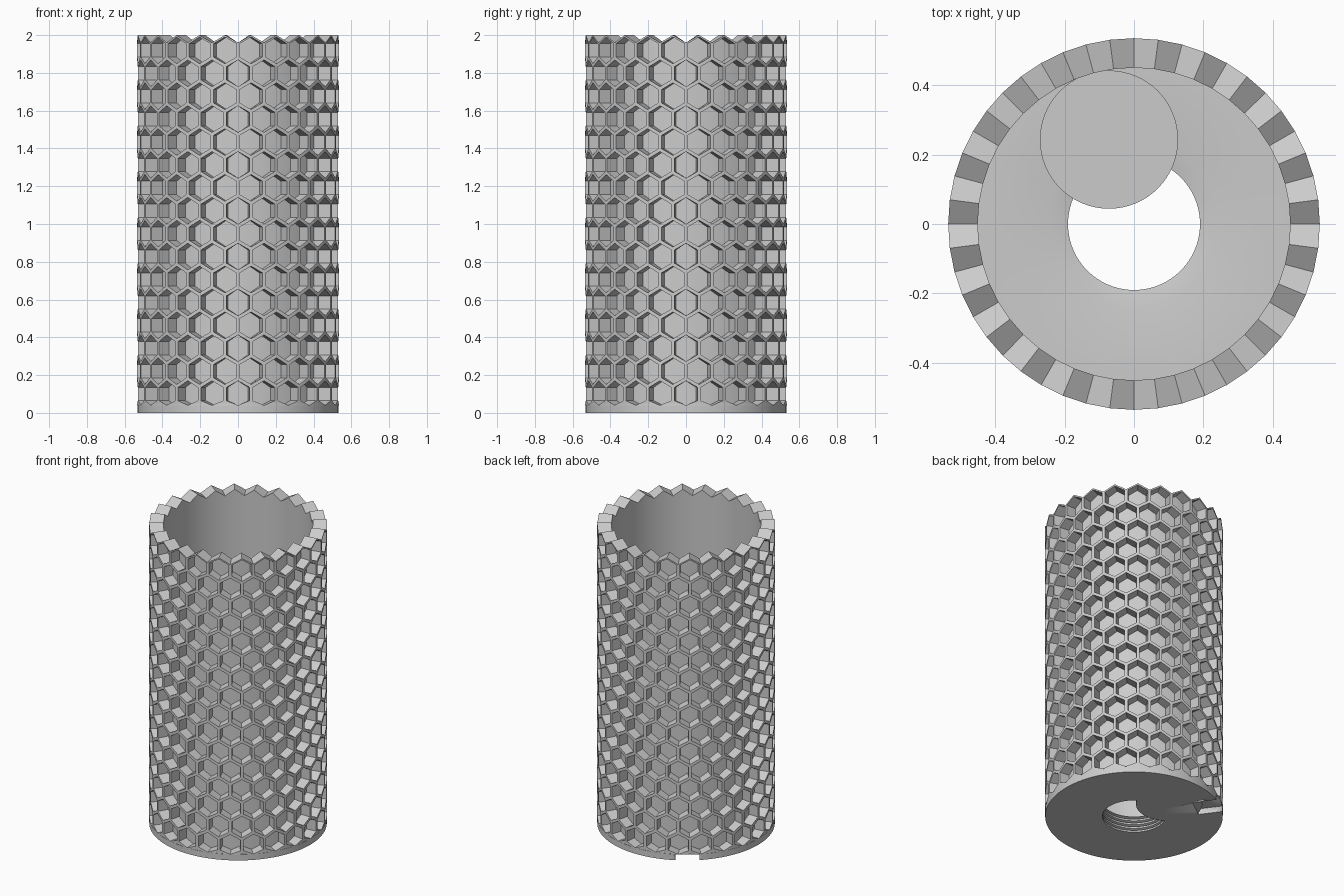
import bpy, bmesh, math
from mathutils import Vector

if "Cube" in bpy.data.objects:
    bpy.data.objects.remove(bpy.data.objects["Cube"])

COLS, ROWS = 24, 16
R_OUT, R_FLOOR, R_IN = 0.535, 0.467, 0.45
BASE_H = 0.04
W = 2 * math.pi * R_OUT / COLS          # cell width around the wall
SIDE = W / math.sqrt(3)                 # cell corner radius
RIM = 0.87                              # opening size relative to the cell
PITCH = SIDE * 1.5
TOP_ROW = 2.0 - SIDE

grey = bpy.data.materials.new("light grey")
grey.diffuse_color = (0.6, 0.6, 0.6, 1)
grey.use_nodes = True
grey.node_tree.nodes["Principled BSDF"].inputs["Base Color"].default_value = grey.diffuse_color


def finish(name, bm, angle=25):
    bmesh.ops.remove_doubles(bm, verts=bm.verts, dist=1e-5)
    mesh = bpy.data.meshes.new(name)
    bm.to_mesh(mesh)
    bm.free()
    mesh.materials.append(grey)
    ob = bpy.data.objects.new(name, mesh)
    bpy.context.collection.objects.link(ob)
    bpy.ops.object.select_all(action='DESELECT')
    ob.select_set(True)
    bpy.context.view_layer.objects.active = ob
    bpy.ops.object.shade_smooth_by_angle(angle=math.radians(angle))
    return ob


def polar(a, r, z):
    return Vector((r * math.cos(a), r * math.sin(a), z))


def lathe(name, profile, steps=96):
    bm = bmesh.new()
    n = len(profile)
    rings = [[bm.verts.new(polar(2 * math.pi * i / steps, r, z)) for r, z in profile]
             for i in range(steps)]
    for i in range(steps):
        a, b = rings[i], rings[(i + 1) % steps]
        for j in range(n):
            k = (j + 1) % n
            bm.faces.new((a[j], b[j], b[k], a[k]))
    bmesh.ops.recalc_face_normals(bm, faces=bm.faces)
    return finish(name, bm)


# Honeycomb wall: hexagonal pockets wrapped around a tube
bm = bmesh.new()


def face(*pts):
    bm.faces.new([bm.verts.new(p) for p in pts])


def hexagon(a0, z0, scale, r):
    pts = []
    for i in range(6):                  # corner 0 is the top, then anticlockwise
        t = math.radians(90 + 60 * i)
        # azimuth grows towards the right seen from outside
        a = a0 + scale * SIDE * math.cos(t) / R_OUT
        pts.append(polar(a, r, max(BASE_H, z0 + scale * SIDE * math.sin(t))))
    return pts


for row in range(ROWS + 1):
    z0 = TOP_ROW - row * PITCH
    for c in range(COLS):
        a0 = 2 * math.pi * (c + (0.5 if row % 2 == 0 else 0)) / COLS
        outer = hexagon(a0, z0, 1, R_OUT)
        if row == ROWS:                 # small solid fillers above the base
            face(outer[0], outer[1], outer[5])
            continue
        rim = hexagon(a0, z0, RIM, R_OUT - 0.001)
        floor = hexagon(a0, z0, RIM, R_FLOOR)
        for i in range(6):
            j = (i + 1) % 6
            face(outer[i], outer[j], rim[j], rim[i])
            face(rim[i], rim[j], floor[j], floor[i])
        face(*floor[0:4])
        face(floor[3], floor[4], floor[5], floor[0])

# Zigzag top edge and smooth inner wall
for i in range(COLS * 2):
    a, b = (math.pi * k / COLS for k in (i, i + 1))
    za, zb = (2.0 if k % 2 else 2.0 - SIDE / 2 for k in (i, i + 1))
    face(polar(a, R_OUT, za), polar(b, R_OUT, zb), polar(b, R_IN, zb), polar(a, R_IN, za))
    face(polar(a, R_IN, za), polar(b, R_IN, zb), polar(b, R_IN, BASE_H), polar(a, R_IN, BASE_H))
finish("honeycomb_wall", bm)

# Base plate with a ridged central hole and a shallow funnel at its top
profile = [(0.19, 0), (0.533, 0), (0.533, BASE_H), (0.452, BASE_H),
           (0.452, 0.12), (0.245, 0.12), (0.19, 0.108)]
for i in range(3, -1, -1):
    z = 0.006 + i * 0.026
    profile += [(0.19, z + 0.02), (0.21, z + 0.013), (0.19, z + 0.006)]
base = lathe("base_plate", profile)

# Slot cut into the underside of the base edge
bm = bmesh.new()
bmesh.ops.create_cube(bm, size=1)
slot = finish("slot_cutter", bm)
ang = math.radians(126)
slot.scale = (0.24, 0.145, 0.076)
slot.rotation_euler = (0, 0, ang)
slot.location = polar(ang, 0.50, 0)
slot.hide_render = True
slot.hide_set(True)
cut = base.modifiers.new("slot", 'BOOLEAN')
cut.object = slot
cut.solver = 'EXACT'

# Round boss overlapping the central hole
bm = bmesh.new()
bmesh.ops.create_cone(bm, cap_ends=True, segments=64, radius1=0.199, radius2=0.199, depth=0.159)
boss = finish("round_boss", bm)
boss.location = (-0.072, 0.243, 0.0805)
